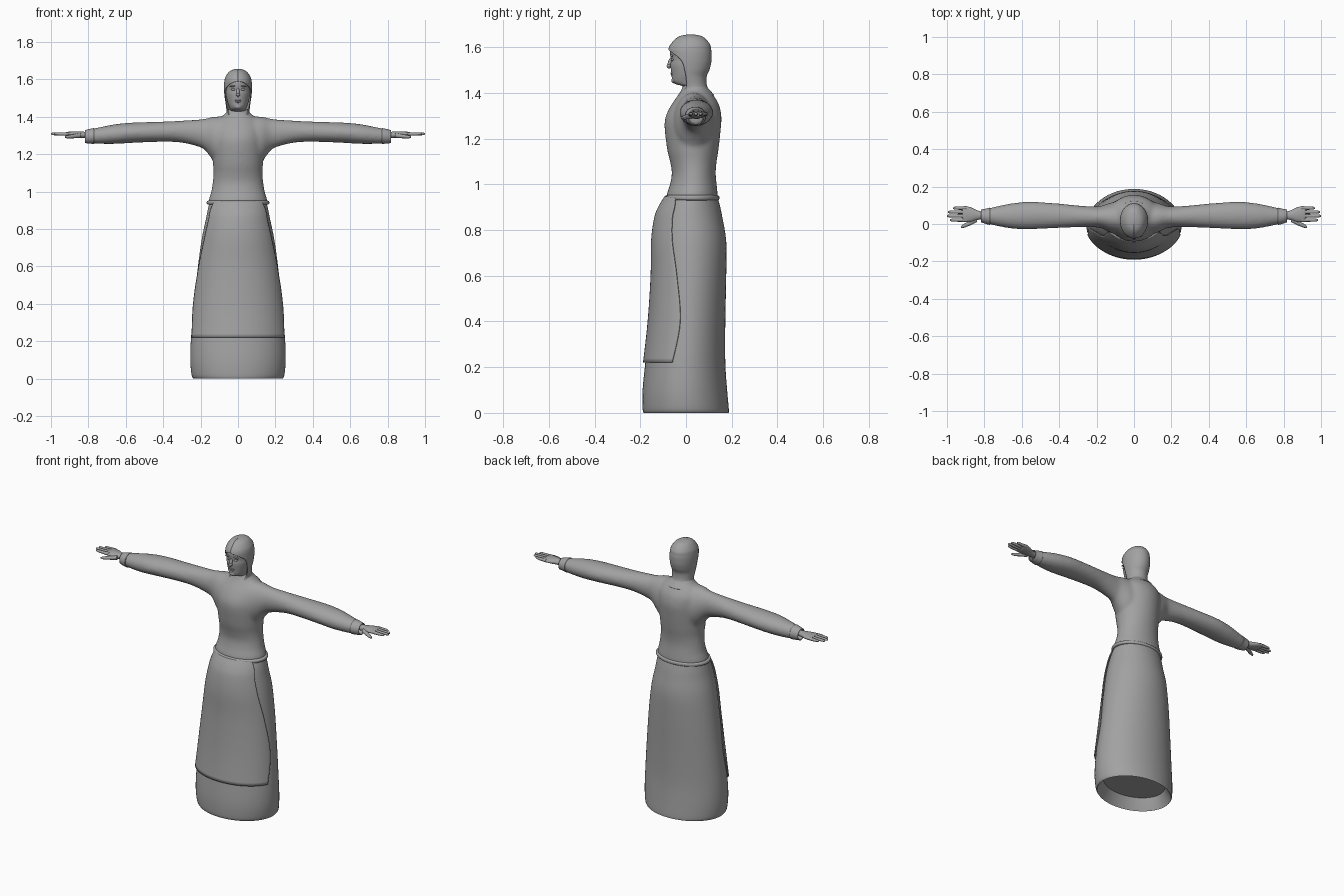
import bpy, bmesh, math
from mathutils import Vector, Euler

cube = bpy.data.objects.get("Cube")
if cube:
    bpy.data.objects.remove(cube, do_unlink=True)

grey = bpy.data.materials.new("plain grey")
grey.use_nodes = True
grey.diffuse_color = (0.36, 0.36, 0.36, 1)
for node in grey.node_tree.nodes:
    if node.type == 'BSDF_PRINCIPLED':
        node.inputs["Base Color"].default_value = grey.diffuse_color
        node.inputs["Roughness"].default_value = 0.7


def upright(t, u, v):
    return Vector((u, v, t))


def sideways(sign):
    return lambda t, u, v: Vector((sign * t, v, u))


def resample(rows, steps):
    """Smooth curve through the rows of numbers."""
    out = []
    for i in range(len(rows) - 1):
        a, b = rows[max(i - 1, 0)], rows[i]
        c, d = rows[i + 1], rows[min(i + 2, len(rows) - 1)]
        for k in range(steps):
            s = k / steps
            out.append([q + 0.5 * s * (r - p + s * (2 * p - 5 * q + 4 * r - e + s * (3 * (q - r) + e - p)))
                        for p, q, r, e in zip(a, b, c, d)])
    out.append(list(rows[-1]))
    return out


def loft(bm, rows, place=upright, n=48, steps=4, start=True, end=True, part=None):
    """Oval rings (t, u low, u high, v low, v high, [opening v]); part keeps 'front' or 'back' of the opening."""
    rings = []
    for row in resample(rows, steps):
        t, u0, u1, v0, v1 = row[:5]
        uc, vc, ru, rv = (u0 + u1) / 2, (v0 + v1) / 2, (u1 - u0) / 2, (v1 - v0) / 2
        lo, hi, count = 0, 2 * math.pi, n
        if part:
            edge = math.acos(max(-1, min(1, (vc - row[5]) / rv)))
            lo, hi = (-edge, edge) if part == 'front' else (edge, 2 * math.pi - edge)
            count = n + 1
        angles = [lo + (hi - lo) * k / n for k in range(count)]
        rings.append([bm.verts.new(place(t, uc + ru * math.sin(a), vc - rv * math.cos(a))) for a in angles])
    for a, b in zip(rings, rings[1:]):
        for k in range(n):
            j = (k + 1) % len(a)
            bm.faces.new((a[k], a[j], b[j], b[k]))
    if start:
        bm.faces.new(rings[0])
    if end:
        bm.faces.new(rings[-1])


def finish(name, bm, thickness=0):
    bmesh.ops.recalc_face_normals(bm, faces=bm.faces)
    mesh = bpy.data.meshes.new(name)
    bm.to_mesh(mesh)
    bm.free()
    obj = bpy.data.objects.new(name, mesh)
    bpy.context.collection.objects.link(obj)
    mesh.materials.append(grey)
    bpy.ops.object.select_all(action='DESELECT')
    obj.select_set(True)
    bpy.context.view_layer.objects.active = obj
    bpy.ops.object.shade_smooth_by_angle(angle=math.radians(45))
    if thickness:
        mod = obj.modifiers.new("Thickness", 'SOLIDIFY')
        mod.thickness = thickness
        mod.offset = 0
    return obj


def oval(rows):
    """Rows (z, half width, front y, back y, [opening y]) to loft rows."""
    return [(r[0], -r[1], r[1]) + tuple(r[2:]) for r in rows]


def part_loft(name, rows, thickness=0, **options):
    bm = bmesh.new()
    loft(bm, rows, **options)
    return finish(name, bm, thickness)


def blob(name, loc, scale, tilt=(0, 0, 0)):
    bm = bmesh.new()
    bmesh.ops.create_uvsphere(bm, u_segments=20, v_segments=12, radius=1)
    turn = Euler(tilt).to_matrix()
    for v in bm.verts:
        v.co = turn @ Vector(a * b for a, b in zip(v.co, scale)) + Vector(loc)
    return finish(name, bm)


# Bodice with sleeves, fused into one smooth surface
torso = oval([(0.9, .15, -.08, .135), (0.95, .157, -.085, .139), (1.0, .143, -.07, .134), (1.05, .135, -.062, .13),
              (1.1, .131, -.07, .134), (1.15, .134, -.082, .142), (1.25, .14, -.094, .153), (1.3, .14, -.088, .155),
              (1.35, .135, -.063, .144), (1.39, .105, -.035, .12), (1.415, .07, -.02, .1), (1.44, .054, -.013, .085)])
sleeve = [(.04, 1.13, 1.405, -.05, .12), (.09, 1.14, 1.402, -.055, .12), (.13, 1.163, 1.4, -.045, .112),
          (.165, 1.208, 1.392, -.026, .1), (.2, 1.236, 1.386, -.018, .093), (.3, 1.261, 1.379, -.017, .099),
          (.4, 1.266, 1.374, -.021, .109), (.55, 1.261, 1.369, -.028, .119), (.65, 1.255, 1.361, -.025, .111),
          (.74, 1.255, 1.344, -.009, .093), (.79, 1.259, 1.334, .003, .081)]
bm = bmesh.new()
loft(bm, torso)
for sign in (1, -1):
    loft(bm, sleeve, sideways(sign))
bodice = finish("bodice", bm)
remesh = bodice.modifiers.new("Fuse", 'REMESH')
remesh.mode = 'VOXEL'
remesh.voxel_size = 0.009
remesh.use_smooth_shade = True
soften = bodice.modifiers.new("Soften", 'SMOOTH')
soften.factor = 0.5
soften.iterations = 10

# Skirt with a turned-in hem
skirt = [(0, .238, -.185, .187), (.02, .248, -.19, .187), (.1, .255, -.19, .18), (.22, .251, -.178, .172),
         (.4, .235, -.158, .172), (.6, .214, -.145, .176), (.75, .193, -.143, .176), (.85, .172, -.13, .16),
         (.9, .162, -.112, .15), (.945, .152, -.085, .138)]
part_loft("skirt", oval(skirt), n=64, start=False)
part_loft("hem_lining", oval([(0, .238, -.185, .187), (.035, .218, -.166, .168), (.07, .2, -.148, .15)]),
          n=64, start=False)

# Apron wrapped round the front, and the waistband
edges = (-.06, -.025, -.04, -.06, -.06, -.05, -.045)
apron = [(z, w + .007, f - .007, b + .007, e) for (z, w, f, b), e in zip(skirt[3:], edges)]
part_loft("apron", oval(apron), thickness=.006, part='front', steps=6, start=False, end=False)
part_loft("waistband", oval([(.93, .155, -.082, .136), (.934, .166, -.093, .145),
                             (.948, .166, -.093, .145), (.953, .154, -.082, .136)]), n=64)

# Head and hood
part_loft("head", oval([(1.4, .045, -.012, .075), (1.428, .044, -.014, .075), (1.438, .043, -.044, .075),
                        (1.452, .047, -.06, .075), (1.48, .057, -.063, .08), (1.52, .065, -.068, .09),
                        (1.545, .066, -.066, .095), (1.58, .066, -.07, .098), (1.61, .06, -.06, .09),
                        (1.635, .042, -.035, .07), (1.645, .02, -.01, .045)]))
part_loft("hood", oval([(1.39, .082, -.035, .122, -.014), (1.41, .066, -.03, .104, -.008),
                        (1.43, .06, -.03, .09, .002), (1.47, .064, -.055, .088, 0),
                        (1.5, .069, -.066, .1, -.006), (1.53, .072, -.072, .108, -.014),
                        (1.555, .073, -.074, .11, -.032), (1.575, .0725, -.075, .11, -.058),
                        (1.59, .071, -.075, .108, -.075), (1.61, .066, -.067, .104, -.067),
                        (1.635, .05, -.045, .085, -.045), (1.648, .032, -.022, .064, -.022),
                        (1.654, .008, .01, .032, .01)]),
          thickness=.004, part='back', start=False)

# Facial features
blob("nose", (0, -.07, 1.53), (.009, .01, .025), (-.25, 0, 0))
blob("nose_tip", (0, -.075, 1.518), (.012, .01, .008))
blob("upper_lip", (0, -.061, 1.487), (.018, .007, .004))
blob("lower_lip", (0, -.06, 1.479), (.015, .007, .005))
blob("chin", (0, -.053, 1.455), (.02, .011, .013))
for side, sign in (("left", 1), ("right", -1)):
    blob(side + "_eye", (sign * .026, -.06, 1.546), (.011, .006, .006))
    blob(side + "_brow", (sign * .027, -.062, 1.563), (.018, .007, .004), (0, sign * .15, 0))

# Cuffs and hands
fingers = ((.085, .968), (.064, .995), (.043, 1.0), (.021, .985))
for side, sign in (("left", 1), ("right", -1)):
    axis = sideways(sign)
    part_loft(side + "_cuff", [(.77, 1.257, 1.337, -.003, .085), (.795, 1.259, 1.332, .004, .079),
                               (.818, 1.262, 1.326, .012, .075)],
              thickness=.005, place=axis, start=False, end=False)
    bm = bmesh.new()
    loft(bm, [(.78, 1.285, 1.318, .028, .064), (.83, 1.286, 1.32, .023, .07), (.87, 1.289, 1.322, .012, .088),
              (.905, 1.294, 1.32, .01, .096), (.918, 1.3, 1.316, .014, .092)], axis, n=24)
    for y, tip in fingers:
        loft(bm, [(.895, 1.298, 1.318, y - .01, y + .01), ((.9 + tip) / 2, 1.299, 1.316, y - .009, y + .009),
                  (tip - .008, 1.302, 1.315, y - .007, y + .007), (tip, 1.306, 1.311, y - .002, y + .002)],
             axis, n=12)
    loft(bm, [(.84, 1.287, 1.312, .01, .04), (.875, 1.285, 1.307, -.007, .02),
              (.91, 1.284, 1.301, -.02, 0), (.926, 1.288, 1.296, -.022, -.012)], axis, n=12)
    finish(side + "_hand", bm)
